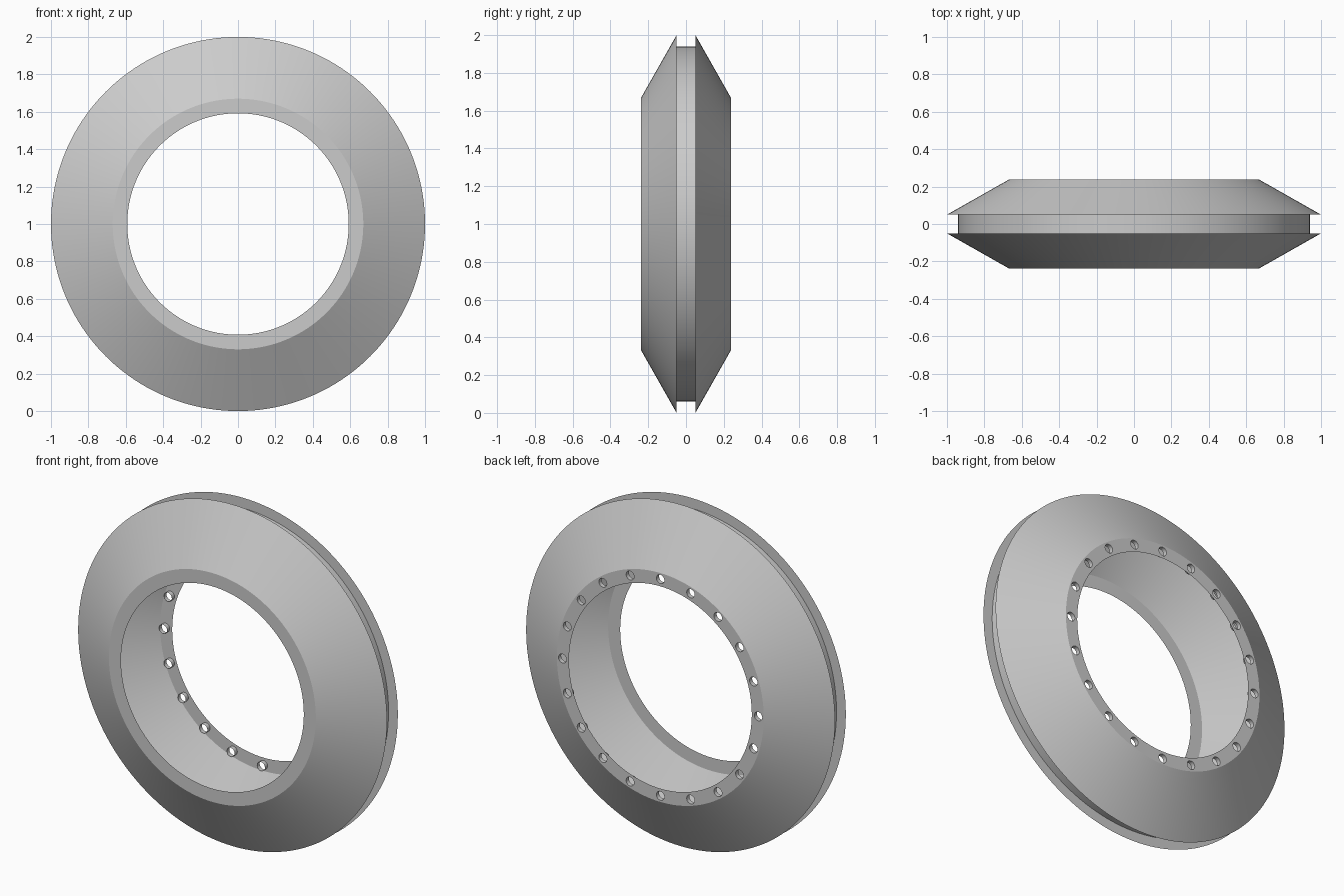
import bpy, bmesh
from math import sin, cos, pi, radians
from mathutils import Vector

if "Cube" in bpy.data.objects:
    bpy.data.objects.remove(bpy.data.objects["Cube"])

HOLES, STEPS = 20, 8                 # holes in the back rim, segments per hole
SEG = HOLES * STEPS
R_IN, R_RIM, HALF = 0.592, 0.67, 0.237
R_HOLE, HOLE_R, DEPTH = 0.634, 0.026, 0.025

# open shell section (radius, y) from the back rim edge to the front opening
profile = [(R_RIM, HALF), (1.0, 0.05), (0.94, 0.05),
           (0.94, -0.05), (1.0, -0.05), (R_RIM, -HALF), (R_IN, -HALF)]


def polar(r, a, y):
    return Vector((r * sin(a), y, 1 + r * cos(a)))


bm = bmesh.new()


def quad_strip(a, b, closed=True):
    """Skin two equal rows of points with quads."""
    va, vb = [bm.verts.new(p) for p in a], [bm.verts.new(p) for p in b]
    n = len(a)
    for i in range(n if closed else n - 1):
        j = (i + 1) % n
        bm.faces.new((va[i], va[j], vb[j], vb[i]))


# hollow grooved ring
angles = [2 * pi * i / SEG for i in range(SEG)]
for (r0, y0), (r1, y1) in zip(profile, profile[1:]):
    quad_strip([polar(r0, a, y0) for a in angles],
               [polar(r1, a, y1) for a in angles])

# back rim: each sector surrounds one hole with a short tube going inward
sector = 2 * pi / HOLES
mid_r = (R_IN + R_RIM) / 2
for h in range(HOLES):
    c = h * sector
    arc = [c + sector * (i / STEPS - 0.5) for i in range(STEPS + 1)]
    border = ([polar(mid_r, arc[0], HALF)]
              + [polar(R_RIM, a, HALF) for a in arc]
              + [polar(mid_r, arc[-1], HALF)]
              + [polar(R_IN, a, HALF) for a in reversed(arc)])
    n = len(border)
    radial, tangent = Vector((sin(c), 0, cos(c))), Vector((cos(c), 0, -sin(c)))
    rim = [polar(R_HOLE, c, HALF)
           + HOLE_R * (radial * sin(2 * pi * i / n) - tangent * cos(2 * pi * i / n))
           for i in range(n)]
    quad_strip(border, rim)
    quad_strip(rim, [p - Vector((0, DEPTH, 0)) for p in rim])

bmesh.ops.remove_doubles(bm, verts=bm.verts[:], dist=1e-4)
bmesh.ops.recalc_face_normals(bm, faces=bm.faces[:])
# outward normals: the back rim must face +y
bm.faces.ensure_lookup_table()
rim_face = max(bm.faces, key=lambda f: (round(f.calc_center_median().y, 4), f.calc_area()))
if rim_face.normal.y < 0:
    bmesh.ops.reverse_faces(bm, faces=bm.faces[:])

mesh = bpy.data.meshes.new("grooved_ring")
bm.to_mesh(mesh)
bm.free()
ring = bpy.data.objects.new("grooved_ring", mesh)
bpy.context.collection.objects.link(ring)
bpy.context.view_layer.objects.active = ring
ring.select_set(True)
bpy.ops.object.shade_smooth_by_angle(angle=radians(25))
